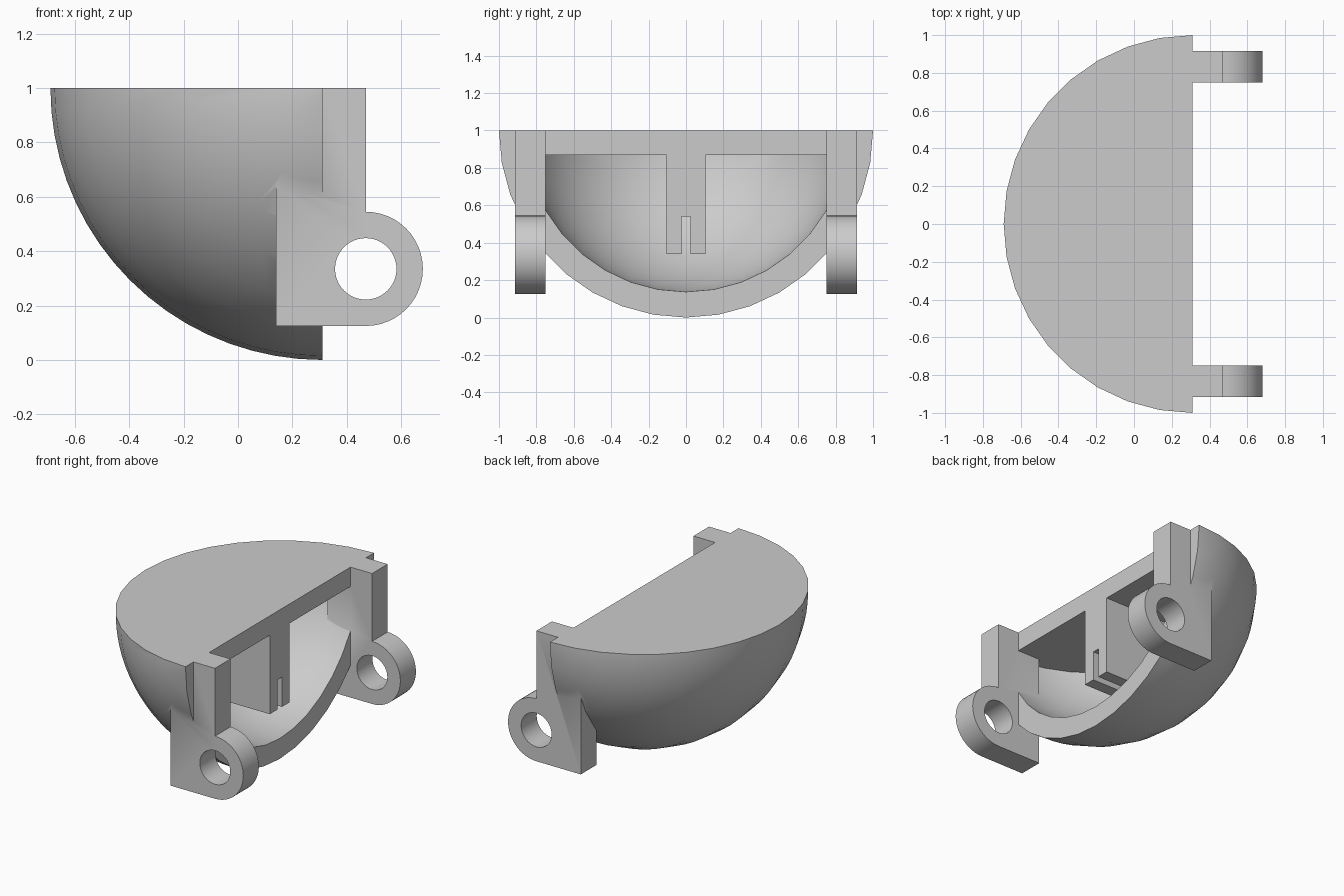
import bpy, bmesh, math
from mathutils import Matrix

if "Cube" in bpy.data.objects:
    bpy.data.objects.remove(bpy.data.objects["Cube"])

FACE_X = 0.31      # plane of the open side
RIM_Z = 1.0        # top of the lid, also the dome centre height
LUG_Y = (0.75, 0.915)

grey = bpy.data.materials.new("plain_grey")
grey.diffuse_color = (0.6, 0.6, 0.6, 1)
grey.use_nodes = True
grey.node_tree.nodes["Principled BSDF"].inputs["Base Color"].default_value = (0.6, 0.6, 0.6, 1)


def finish(name, bm):
    bmesh.ops.recalc_face_normals(bm, faces=bm.faces)
    mesh = bpy.data.meshes.new(name)
    bm.to_mesh(mesh)
    bm.free()
    mesh.materials.append(grey)
    obj = bpy.data.objects.new(name, mesh)
    bpy.context.collection.objects.link(obj)
    return obj


def box(name, x, y, z):
    bm = bmesh.new()
    bmesh.ops.create_cube(bm, size=1)
    for v in bm.verts:
        v.co = [r[0] if c < 0 else r[1] for c, r in zip(v.co, (x, y, z))]
    return finish(name, bm)


def ball(name, radius):
    # poles lie along y
    bm = bmesh.new()
    bmesh.ops.create_uvsphere(
        bm, u_segments=72, v_segments=18, radius=radius,
        matrix=Matrix.Translation((FACE_X, 0, RIM_Z)) @ Matrix.Rotation(math.pi / 2, 4, 'X'))
    return finish(name, bm)


def combine(target, tool, operation):
    # apply a boolean and remove the tool
    tool.hide_render = True
    mod = target.modifiers.new("combine", 'BOOLEAN')
    mod.operation, mod.object, mod.solver = operation, tool, 'EXACT'
    bpy.context.view_layer.objects.active = target
    bpy.ops.object.modifier_apply(modifier=mod.name)
    bpy.data.objects.remove(tool)


def lug(side):
    # upright plate with a rounded eye at its lower end
    cx, cz, r = 0.47, 0.335, 0.21
    arc = [(cx + r * math.cos(a), cz + r * math.sin(a))
           for a in (math.pi * (i / 24 - 0.5) for i in range(25))]
    outline = [(0.14, RIM_Z), (0.14, cz - r)] + arc + [(cx, RIM_Z)]
    bm = bmesh.new()
    face = bm.faces.new([bm.verts.new((x, side * LUG_Y[0], z)) for x, z in outline])
    out = bmesh.ops.extrude_face_region(bm, geom=[face])["geom"]
    bmesh.ops.translate(bm, vec=(0, side * (LUG_Y[1] - LUG_Y[0]), 0),
                        verts=[g for g in out if isinstance(g, bmesh.types.BMVert)])
    plate = finish("lug", bm)
    # pin hole
    bm = bmesh.new()
    bmesh.ops.create_cone(
        bm, cap_ends=True, segments=48, radius1=0.113, radius2=0.113, depth=0.6,
        matrix=Matrix.Translation((cx, side * 0.83, cz)) @ Matrix.Rotation(math.pi / 2, 4, 'X'))
    combine(plate, finish("pin_hole", bm), 'DIFFERENCE')
    return plate


# quarter-sphere shell with a flat lid
housing = ball("dome_housing", 1.0)
combine(housing, box("quarter", (-2, FACE_X), (-2, 2), (-1, RIM_Z)), 'INTERSECT')
cavity = ball("cavity", 0.863)
combine(cavity, box("below_lid", (-2, 2), (-2, 2), (-1, 0.87)), 'INTERSECT')
combine(housing, cavity, 'DIFFERENCE')

# slotted centre rib running back into the shell
rib = box("rib", (-0.31, FACE_X), (-0.105, 0.105), (0.34, 0.93))
combine(rib, box("slot", (-1, 1), (-0.024, 0.024), (0, 0.54)), 'DIFFERENCE')
combine(rib, ball("rib_limit", 0.93), 'INTERSECT')
combine(housing, rib, 'UNION')

# hinge lugs
for side in (-1, 1):
    combine(housing, lug(side), 'UNION')

bpy.ops.object.select_all(action='DESELECT')
housing.select_set(True)
bpy.context.view_layer.objects.active = housing
bpy.ops.object.shade_smooth_by_angle(angle=math.radians(30))
